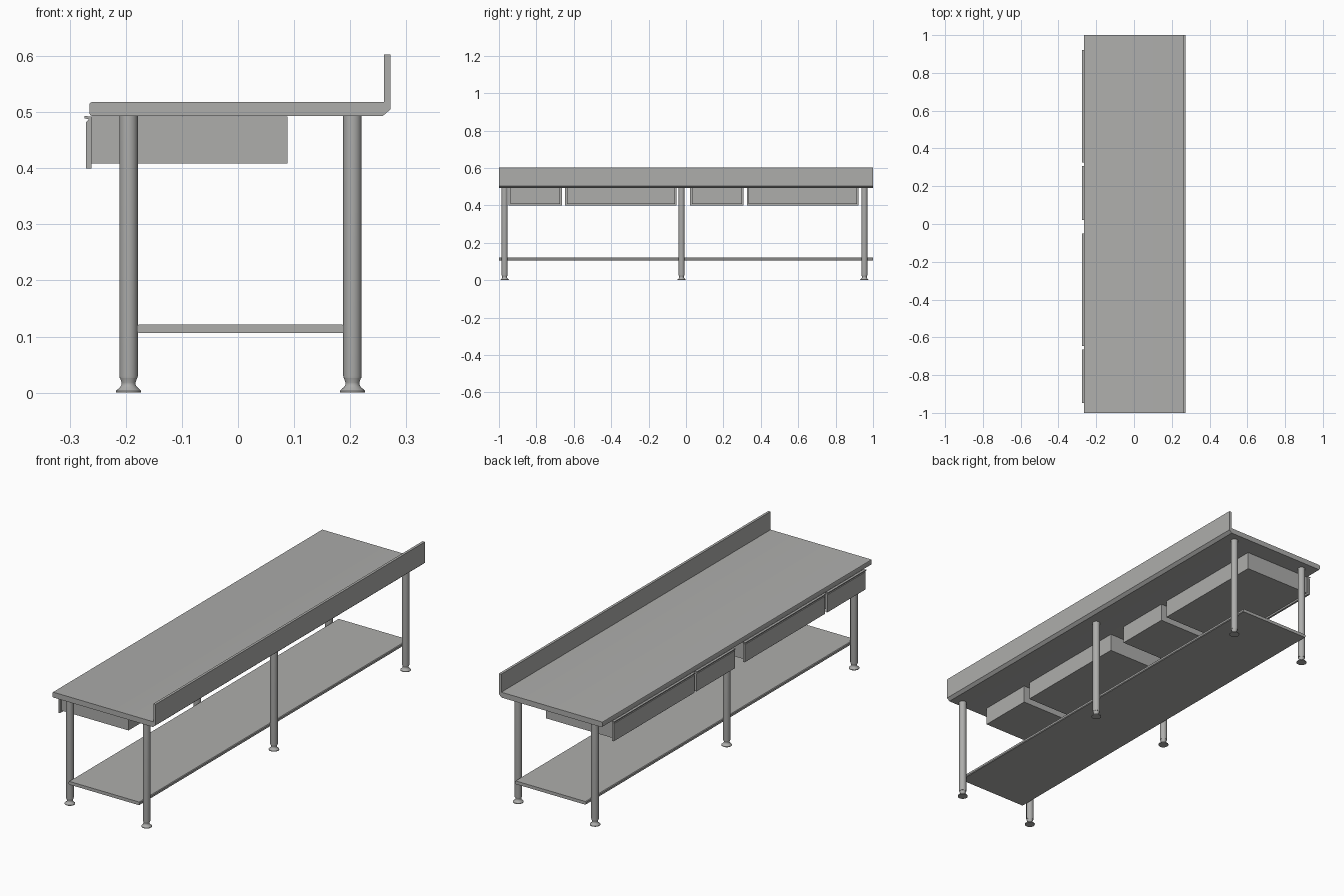
import bpy, bmesh, math

if "Cube" in bpy.data.objects:
    bpy.data.objects.remove(bpy.data.objects["Cube"])

steel = bpy.data.materials.new("brushed steel grey")
steel.diffuse_color = (0.42, 0.42, 0.41, 1)
steel.use_nodes = True
steel.node_tree.nodes["Principled BSDF"].inputs["Base Color"].default_value = steel.diffuse_color


def finish(bm, name, smooth=False):
    bmesh.ops.recalc_face_normals(bm, faces=bm.faces)
    me = bpy.data.meshes.new(name)
    bm.to_mesh(me)
    bm.free()
    ob = bpy.data.objects.new(name, me)
    me.materials.append(steel)
    bpy.context.collection.objects.link(ob)
    if smooth:
        bpy.ops.object.select_all(action='DESELECT')
        ob.select_set(True)
        bpy.context.view_layer.objects.active = ob
        bpy.ops.object.shade_smooth_by_angle(angle=math.radians(40))
    return ob


def extrude_y(name, profile, y0, y1):
    """Extrude a closed (x, z) outline along y."""
    bm = bmesh.new()
    face = bm.faces.new([bm.verts.new((x, y0, z)) for x, z in profile])
    ext = bmesh.ops.extrude_face_region(bm, geom=[face])
    verts = [g for g in ext["geom"] if isinstance(g, bmesh.types.BMVert)]
    bmesh.ops.translate(bm, verts=verts, vec=(0, y1 - y0, 0))
    return finish(bm, name, True)


def lathe(name, profile, cx, cy, n=24):
    """Spin an (r, z) outline round a vertical axis, with closed ends."""
    bm = bmesh.new()
    rings = [[bm.verts.new((cx + r * math.cos(2 * math.pi * i / n),
                            cy + r * math.sin(2 * math.pi * i / n), z))
              for i in range(n)] for r, z in profile]
    for a, b in zip(rings, rings[1:]):
        for i in range(n):
            j = (i + 1) % n
            bm.faces.new((a[i], a[j], b[j], b[i]))
    bm.faces.new(rings[0])
    bm.faces.new(rings[-1])
    return finish(bm, name, True)


def box(name, lo, hi):
    bm = bmesh.new()
    bmesh.ops.create_cube(bm, size=1)
    for v in bm.verts:
        v.co = [(a + b) / 2 + c * (b - a) for a, b, c in zip(lo, hi, v.co)]
    return finish(bm, name)


# Worktop with rounded front edge and folded upstand
extrude_y("worktop", [
    (-0.265, 0.498), (-0.2635, 0.4945), (-0.260, 0.493), (0.258, 0.493),
    (0.272, 0.505), (0.272, 0.603), (0.260, 0.603), (0.260, 0.518),
    (-0.260, 0.518), (-0.2635, 0.5165), (-0.265, 0.513)], -1, 1)

# Lower shelf with softened long edges
extrude_y("lower_shelf", [
    (-0.180, 0.109), (-0.177, 0.106), (0.186, 0.106), (0.189, 0.109),
    (0.189, 0.118), (0.186, 0.121), (-0.177, 0.121), (-0.180, 0.118)], -1, 1)

# Six tubular legs with flared feet
for side, x in (("front", -0.195), ("back", 0.204)):
    for i, y in enumerate((-0.970, -0.024, 0.954)):
        lathe(f"{side}_leg_{i + 1}", [(0.016, 0.026), (0.0165, 0.030), (0.0165, 0.494)], x, y)
        lathe(f"{side}_foot_{i + 1}", [
            (0.0225, 0.0), (0.0225, 0.003), (0.015, 0.010), (0.0125, 0.014),
            (0.0125, 0.018), (0.0155, 0.027)], x, y)

# Drawers: a hanging tray and a front panel with a finger lip
for i, (y0, y1) in enumerate(((-0.948, -0.664), (-0.646, -0.050),
                              (0.022, 0.308), (0.325, 0.922))):
    tray = box(f"drawer_tray_{i + 1}", (-0.263, y0 + 0.009, 0.408), (0.088, y1 - 0.009, 0.492))
    bm = bmesh.new()
    bm.from_mesh(tray.data)
    top = [f for f in bm.faces if f.normal.z > 0.9]
    bmesh.ops.inset_region(bm, faces=top, thickness=0.004)
    bmesh.ops.translate(bm, verts=top[0].verts, vec=(0, 0, -0.080))
    bm.to_mesh(tray.data)
    bm.free()
    extrude_y(f"drawer_front_{i + 1}", [
        (-0.270, 0.399), (-0.262, 0.399), (-0.261, 0.400), (-0.261, 0.492),
        (-0.274, 0.493), (-0.274, 0.489), (-0.266, 0.487), (-0.271, 0.482),
        (-0.271, 0.400)], y0, y1)
